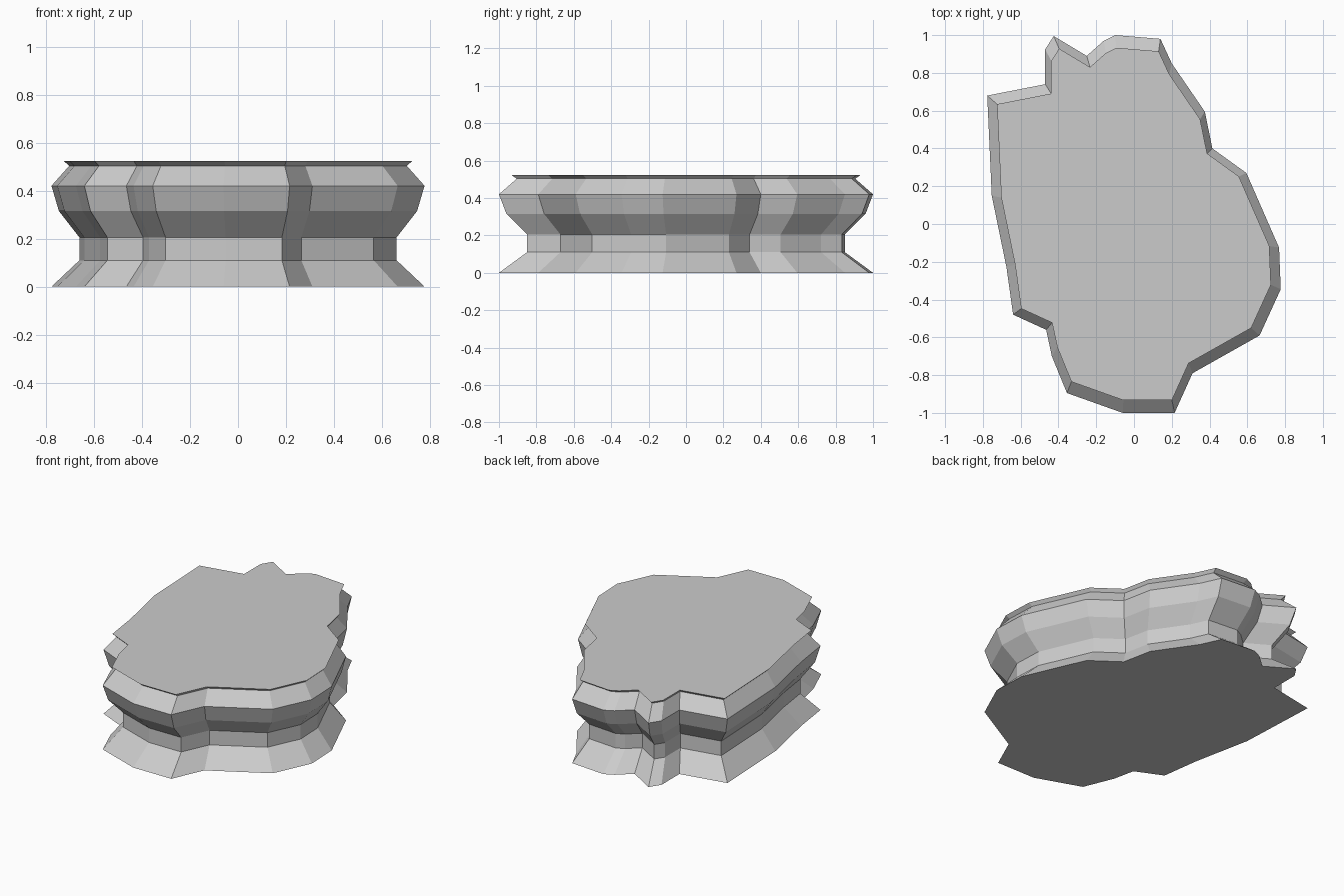
import bpy, bmesh

if "Cube" in bpy.data.objects:
    bpy.data.objects.remove(bpy.data.objects["Cube"])

# Irregular plan outline, clockwise from the back left tip
OUTLINE = [
    (-0.425, 0.995), (-0.25, 0.89), (-0.16, 0.97), (-0.10, 1.0), (0.14, 0.98),
    (0.20, 0.85), (0.375, 0.595), (0.415, 0.40), (0.595, 0.27), (0.768, -0.125),
    (0.777, -0.345), (0.665, -0.59), (0.31, -0.79), (0.215, -1.0), (-0.06, -1.0),
    (-0.355, -0.895), (-0.435, -0.70), (-0.465, -0.56), (-0.64, -0.48),
    (-0.675, -0.23), (-0.753, 0.15), (-0.777, 0.68), (-0.47, 0.74), (-0.47, 0.925),
]

# Vertical profile: (height, scale of the outline)
PROFILE = [(0, 1), (0.11, 0.85), (0.205, 0.85), (0.315, 0.96),
           (0.42, 1), (0.503, 0.905), (0.523, 0.933)]


def stacked_rings(name, outline, profile):
    bm = bmesh.new()
    rings = [[bm.verts.new((x * s, y * s, z)) for x, y in outline]
             for z, s in profile]
    n = len(outline)
    # Side walls
    for low, high in zip(rings, rings[1:]):
        for i in range(n):
            j = (i + 1) % n
            bm.faces.new((low[i], low[j], high[j], high[i]))
    # Flat bottom and top
    bm.faces.new(rings[0])
    bm.faces.new(rings[-1])
    bmesh.ops.recalc_face_normals(bm, faces=bm.faces)
    mesh = bpy.data.meshes.new(name)
    bm.to_mesh(mesh)
    bm.free()
    obj = bpy.data.objects.new(name, mesh)
    bpy.context.collection.objects.link(obj)
    return obj


# Moulded plinth
stacked_rings("moulded_plinth", OUTLINE, PROFILE)
